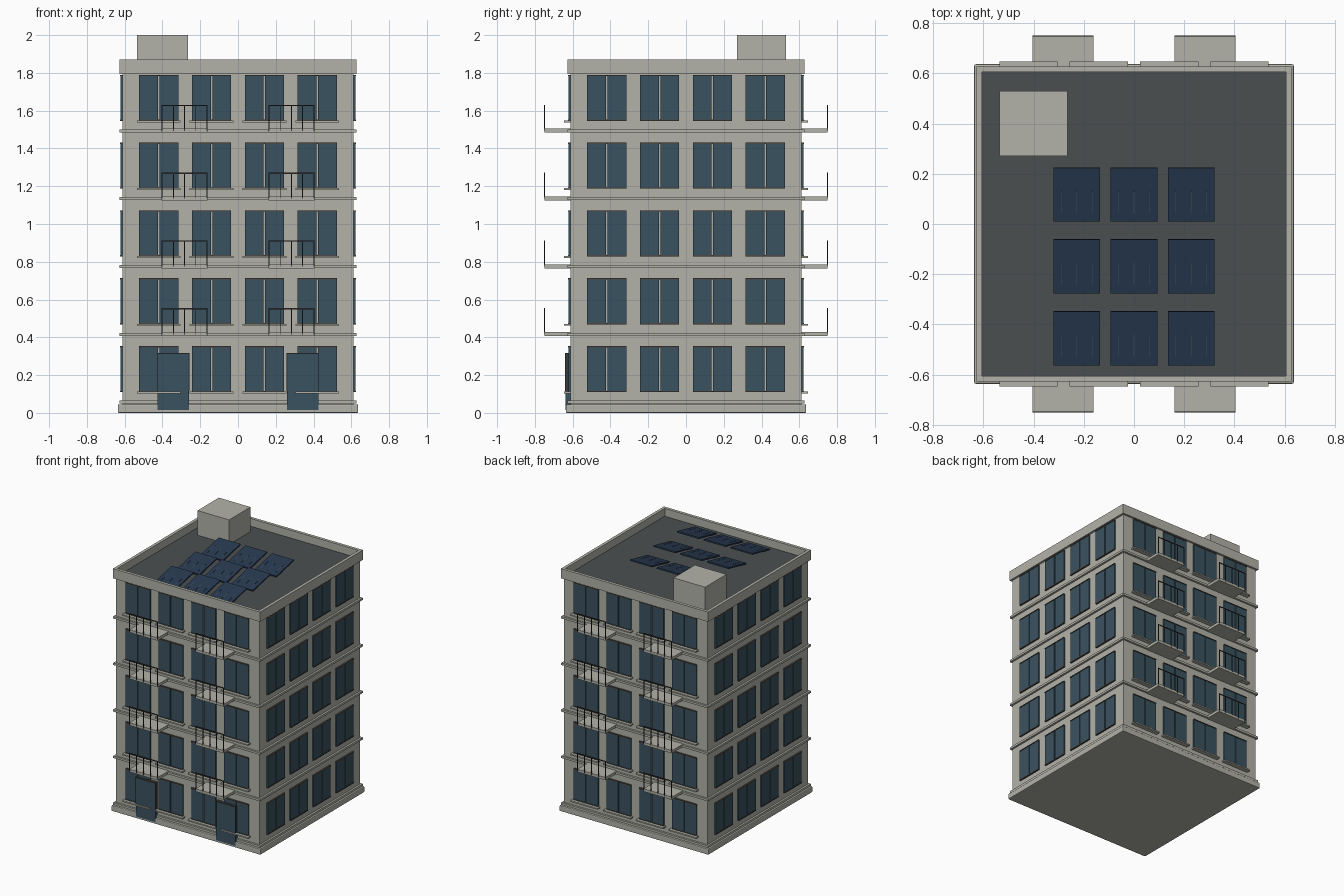
import bpy
import bmesh
from math import pi, radians, cos
from mathutils import Matrix, Vector

default = bpy.data.objects.get("Cube")
if default:
    bpy.data.objects.remove(default)


def material(name, r, g, b):
    mat = bpy.data.materials.new(name)
    mat.use_nodes = True
    mat.diffuse_color = (r, g, b, 1)
    mat.node_tree.nodes["Principled BSDF"].inputs["Base Color"].default_value = (r, g, b, 1)
    return mat


concrete = material("concrete", 0.45, 0.45, 0.40)
glass = material("glass", 0.042, 0.085, 0.115)
metal = material("dark_metal", 0.04, 0.04, 0.04)
trim = material("window_trim", 0.075, 0.065, 0.055)
roofing = material("roofing", 0.07, 0.078, 0.08)
solar = material("solar_cells", 0.021, 0.04, 0.08)
grid_line = material("cell_lines", 0.06, 0.085, 0.12)


def build(name, boxes, mat, matrix=Matrix(), bevel=0):
    """One object made of axis-aligned boxes given as (centre, size)."""
    bm = bmesh.new()
    for centre, size in boxes:
        place = Matrix.Translation(centre) @ Matrix.Diagonal((*size, 1))
        bmesh.ops.create_cube(bm, size=1, matrix=place)
    mesh = bpy.data.meshes.new(name)
    bm.to_mesh(mesh)
    bm.free()
    mesh.materials.append(mat)
    obj = bpy.data.objects.new(name, mesh)
    obj.matrix_world = matrix
    bpy.context.collection.objects.link(obj)
    if bevel:
        mod = obj.modifiers.new("Bevel", "BEVEL")
        mod.width = bevel
        mod.segments = 2
    return obj


def slab(half, low, high):
    return ((0, 0, (low + high) / 2), (2 * half, 2 * half, high - low))


WALL = 0.612        # half width of the walls
FLOORS = 5
PITCH = 0.359       # storey height
BASE = 0.057        # first floor line
WIN_Z = 0.232       # centre of the lowest windows
WIN_W, WIN_H = 0.208, 0.243
COLUMNS = (-0.42, -0.14, 0.14, 0.42)
DECK = 1.81
TOP = 1.87
floor_lines = [BASE + PITCH * i for i in range(FLOORS)]
window_rows = [WIN_Z + PITCH * i for i in range(FLOORS)]

# Main volume
build("walls", [slab(WALL, 0.01, DECK - 0.005)], concrete)
build("plinth", [slab(0.636, 0, 0.045)], concrete, bevel=0.006)
build("floor_bands", [slab(0.627, z - 0.008, z + 0.008) for z in floor_lines], concrete)

# Roof deck inside a parapet ring
build("roof_deck", [slab(0.606, DECK - 0.01, DECK)], roofing)
outer, inner = 0.628, 0.605
mid, thick = (outer + inner) / 2, outer - inner
height, level = TOP - 1.795, (TOP + 1.795) / 2
parapet = []
for s in (-1, 1):
    parapet.append(((0, s * mid, level), (2 * outer, thick, height)))
    parapet.append(((s * mid, 0, level), (thick, 2 * inner, height)))
build("parapet", parapet, concrete)
build("stair_housing", [((-0.4, 0.4, (DECK + 2) / 2), (0.27, 0.26, 2 - DECK))], concrete)

# Windows on the four sides: two panes with slim head and foot trims
sides = {"front": 0, "left": pi / 2, "back": pi, "right": -pi / 2}
for side, angle in sides.items():
    turn = Matrix.Rotation(angle, 4, "Z")
    panes, trims, sills = [], [], []
    pane_w = WIN_W / 2 - 0.004
    for z in window_rows:
        for x in COLUMNS:
            for s in (-1, 1):
                panes.append(((x + s * (pane_w / 2 + 0.004), -WALL - 0.002, z),
                              (pane_w, 0.014, WIN_H - 0.01)))
                trims.append(((x, -WALL - 0.003, z + s * (WIN_H / 2 - 0.003)),
                              (WIN_W, 0.018, 0.007)))
            sills.append(((x, -WALL - 0.014, z - WIN_H / 2 - 0.003), (0.232, 0.04, 0.01)))
    build(side + "_window_panes", panes, glass, turn)
    build(side + "_window_trims", trims, trim, turn)
    if side in ("front", "back"):
        build(side + "_window_sills", sills, concrete, turn)

# Balconies with front railings, on the front and back
BAL_W, BAL_Y, RAIL = 0.242, 0.748, 0.135
for side in ("front", "back"):
    turn = Matrix.Rotation(sides[side], 4, "Z")
    slabs, rails = [], []
    for z in floor_lines[1:]:
        for x in (-0.283, 0.283):
            slabs.append(((x, -(BAL_Y + WALL) / 2, z + 0.001), (BAL_W, BAL_Y - WALL, 0.021)))
            rails.append(((x, -BAL_Y, z + RAIL), (BAL_W, 0.005, 0.006)))
            for i in range(5):
                post_x = x + (i / 4 - 0.5) * (BAL_W - 0.005)
                rails.append(((post_x, -BAL_Y, z + RAIL / 2), (0.005, 0.005, RAIL)))
    build(side + "_balcony_slabs", slabs, concrete, turn)
    build(side + "_balcony_railings", rails, metal, turn)

# Entrance doors with a dark head and jambs
DOOR_W, DOOR_TOP = 0.166, 0.315
leaves, frames = [], []
for x in (-0.342, 0.342):
    leaves.append(((x, -0.625, (0.015 + DOOR_TOP) / 2), (DOOR_W, 0.026, DOOR_TOP - 0.015)))
    frames.append(((x, -0.625, DOOR_TOP), (DOOR_W + 0.004, 0.029, 0.006)))
    for s in (-1, 1):
        frames.append(((x + s * DOOR_W / 2, -0.625, 0.215), (0.004, 0.029, 0.2)))
build("entrance_doors", leaves, glass)
build("entrance_frames", frames, metal)

# Tilted solar panels in three rows
TILT = radians(12)
PANEL_W, PANEL_D = 0.186, 0.214 / cos(TILT)
for row, y in enumerate((-0.455, -0.168, 0.117)):
    for col, x in enumerate((-0.228, 0, 0.228)):
        place = Matrix.Translation(Vector((x, y, DECK + 0.03))) @ Matrix.Rotation(TILT, 4, "X")
        tag = f"_{row + 1}_{col + 1}"
        build("solar_panel" + tag, [((0, 0, 0), (PANEL_W, PANEL_D, 0.01))], solar, place)
        lines = [((dx, -0.03, 0.005), (0.002, 0.09, 0.003)) for dx in (-0.062, 0, 0.062)]
        build("solar_panel_lines" + tag, lines, grid_line, place)
